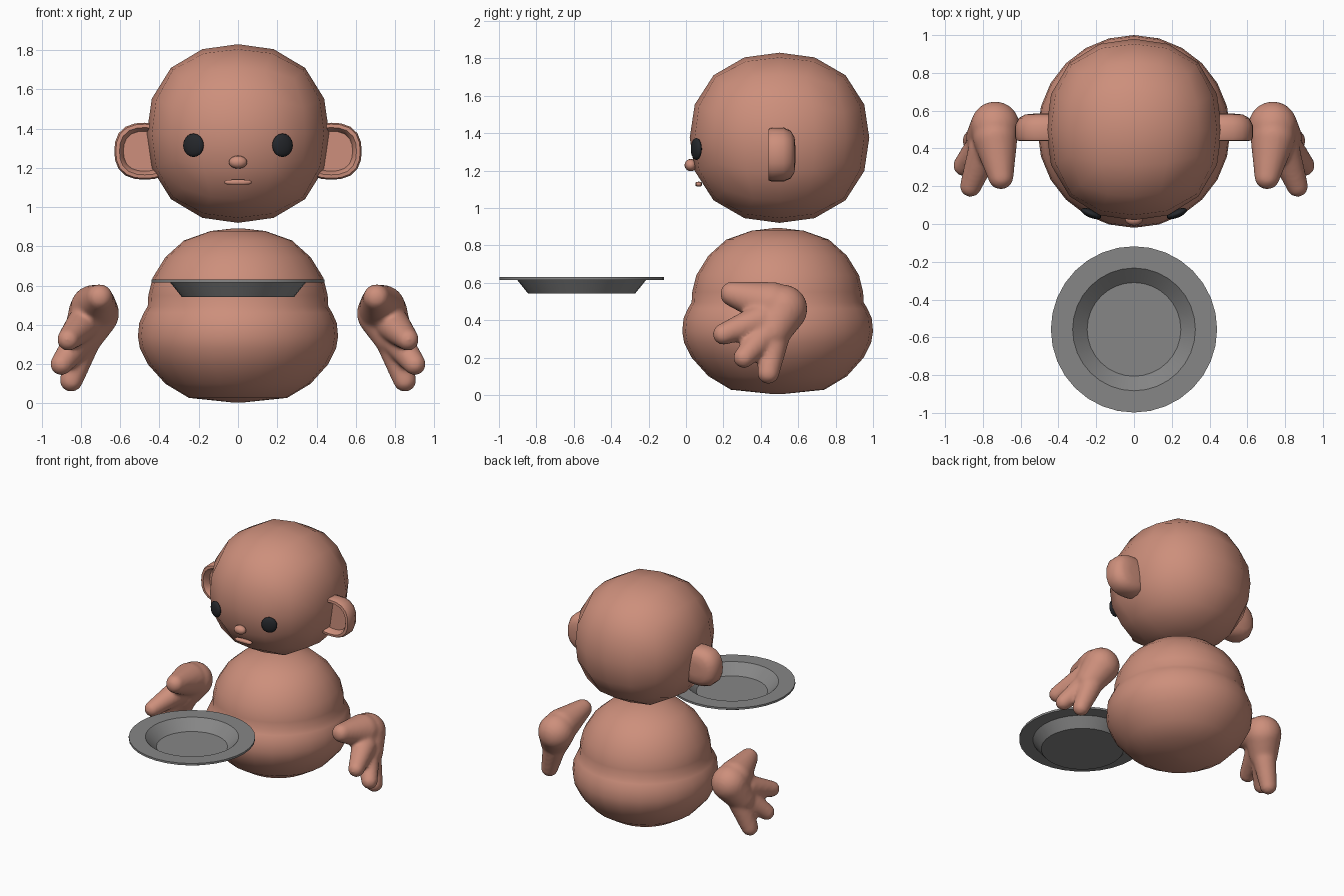
import bpy, bmesh, math
from mathutils import Vector, Matrix

if "Cube" in bpy.data.objects:
    bpy.data.objects.remove(bpy.data.objects["Cube"])


def material(name, rgb):
    m = bpy.data.materials.new(name)
    m.diffuse_color = (*rgb, 1)
    m.use_nodes = True
    m.node_tree.nodes["Principled BSDF"].inputs["Base Color"].default_value = m.diffuse_color
    return m


SKIN = material("clay_skin", (0.61, 0.275, 0.2))
GREY = material("plate_grey", (0.24, 0.24, 0.24))
DARK = material("eye_dark", (0.018, 0.02, 0.024))


def finish(bm, name, mat, angle=None, mirror=False):
    bmesh.ops.recalc_face_normals(bm, faces=bm.faces[:])
    me = bpy.data.meshes.new(name)
    bm.to_mesh(me)
    bm.free()
    me.materials.append(mat)
    me.shade_smooth()
    if angle:
        me.set_sharp_from_angle(angle=math.radians(angle))
    ob = bpy.data.objects.new(name, me)
    bpy.context.collection.objects.link(ob)
    if mirror:
        ob.modifiers.new("Mirror", 'MIRROR').use_mirror_merge = False
    return ob


def rounded(name, mat, centre, radii, power=2.0, cuts=3, turn=0, mirror=False):
    """Cube grid projected onto a superellipsoid."""
    bm = bmesh.new()
    bmesh.ops.create_cube(bm, size=2)
    bmesh.ops.subdivide_edges(bm, edges=bm.edges[:], cuts=cuts, use_grid_fill=True)
    place = Matrix.Translation(centre) @ Matrix.Rotation(turn, 4, 'Z')
    for v in bm.verts:
        d = [math.tan(c * math.pi / 4) for c in v.co]
        n = sum(abs(c) ** power for c in d) ** (1 / power)
        v.co = place @ Vector([c / n * r for c, r in zip(d, radii)])
    return finish(bm, name, mat, mirror=mirror)


def skin_rings(bm, rings):
    """Bridge a list of vertex rings and cap both ends."""
    n = len(rings[0])
    for a, b in zip(rings, rings[1:]):
        for i in range(n):
            j = (i + 1) % n
            bm.faces.new((a[i], a[j], b[j], b[i]))
    bm.faces.new(rings[0])
    bm.faces.new(rings[-1][::-1])


def lathe(name, mat, profile, y, segments, angle=None):
    bm = bmesh.new()
    rings = []
    for r, z in profile:
        angles = [2 * math.pi * i / segments for i in range(segments)]
        rings.append([bm.verts.new((r * math.cos(t), y + r * math.sin(t), z)) for t in angles])
    skin_rings(bm, rings)
    return finish(bm, name, mat, angle)


# Head and face
rounded("head", SKIN, (0, 0.5, 1.375), (0.465, 0.48, 0.455), 2.25)
rounded("eyes", DARK, (0.227, 0.055, 1.315), (0.057, 0.022, 0.06), 2.0, 3, math.radians(22), True)
rounded("nose", SKIN, (0, 0.025, 1.229), (0.047, 0.033, 0.033))
rounded("mouth", SKIN, (0, 0.068, 1.127), (0.07, 0.018, 0.013), 3.5)

# Body with a belly roll
body_profile = [(0.02, 0.004), (0.25, 0.028), (0.37, 0.1), (0.46, 0.2), (0.5, 0.28),
                (0.51, 0.34), (0.503, 0.41), (0.48, 0.462), (0.46, 0.495), (0.457, 0.55),
                (0.435, 0.64), (0.37, 0.745), (0.275, 0.83), (0.14, 0.878), (0.02, 0.892)]
lathe("body", SKIN, body_profile, 0.49, 24)

# Ears: closed rings from the rounded back to the hollow front
bm = bmesh.new()
rings = []
for scale, y in [(0.3, 0.585), (0.65, 0.58), (0.88, 0.56), (1, 0.52), (1, 0.46), (0.95, 0.442),
                 (0.83, 0.44), (0.76, 0.455), (0.7, 0.49), (0.2, 0.49)]:
    ring = []
    for i in range(20):
        t = 2 * math.pi * i / 20
        c, s = math.cos(t), math.sin(t)
        n = (abs(c) ** 2.5 + abs(s) ** 2.5) ** 0.4
        ring.append(bm.verts.new((0.475 + 0.155 * scale * c / n, y,
                                  1.285 + 0.145 * scale * s / n)))
    rings.append(ring)
skin_rings(bm, rings)
finish(bm, "ears", SKIN, 50, True)

# Hands: chains of balls (start, radius, end, radius) fused together
chains = [((0.735, 0.52, 0.46), 0.13, (0.79, 0.46, 0.34), 0.1),    # palm
          ((0.735, 0.46, 0.485), 0.12, (0.705, 0.25, 0.54), 0.068),  # thumb
          ((0.79, 0.40, 0.40), 0.088, (0.865, 0.2, 0.325), 0.058),  # first finger
          ((0.80, 0.43, 0.33), 0.082, (0.9, 0.31, 0.2), 0.058),     # middle finger
          ((0.79, 0.47, 0.30), 0.082, (0.85, 0.44, 0.118), 0.06)]   # last finger
bm = bmesh.new()
for p, r, q, s in chains:
    for i in range(9):
        f = i / 8
        bmesh.ops.create_icosphere(bm, subdivisions=3, radius=r + (s - r) * f,
                                   matrix=Matrix.Translation(Vector(p).lerp(Vector(q), f)))
hands = finish(bm, "hands", SKIN)
fuse = hands.modifiers.new("Fuse", 'REMESH')
fuse.mode = 'VOXEL'
fuse.voxel_size = 0.013
fuse.use_smooth_shade = True
soften = hands.modifiers.new("Soften", 'SMOOTH')
soften.factor = 0.5
soften.iterations = 8
hands.modifiers.new("Mirror", 'MIRROR').use_mirror_merge = False

# Plate with a broad rim and sunken floor
plate_profile = [(0.287, 0.543), (0.345, 0.615), (0.44, 0.615), (0.44, 0.63),
                 (0.325, 0.63), (0.248, 0.555)]
lathe("plate", GREY, plate_profile, -0.558, 32, 25)
